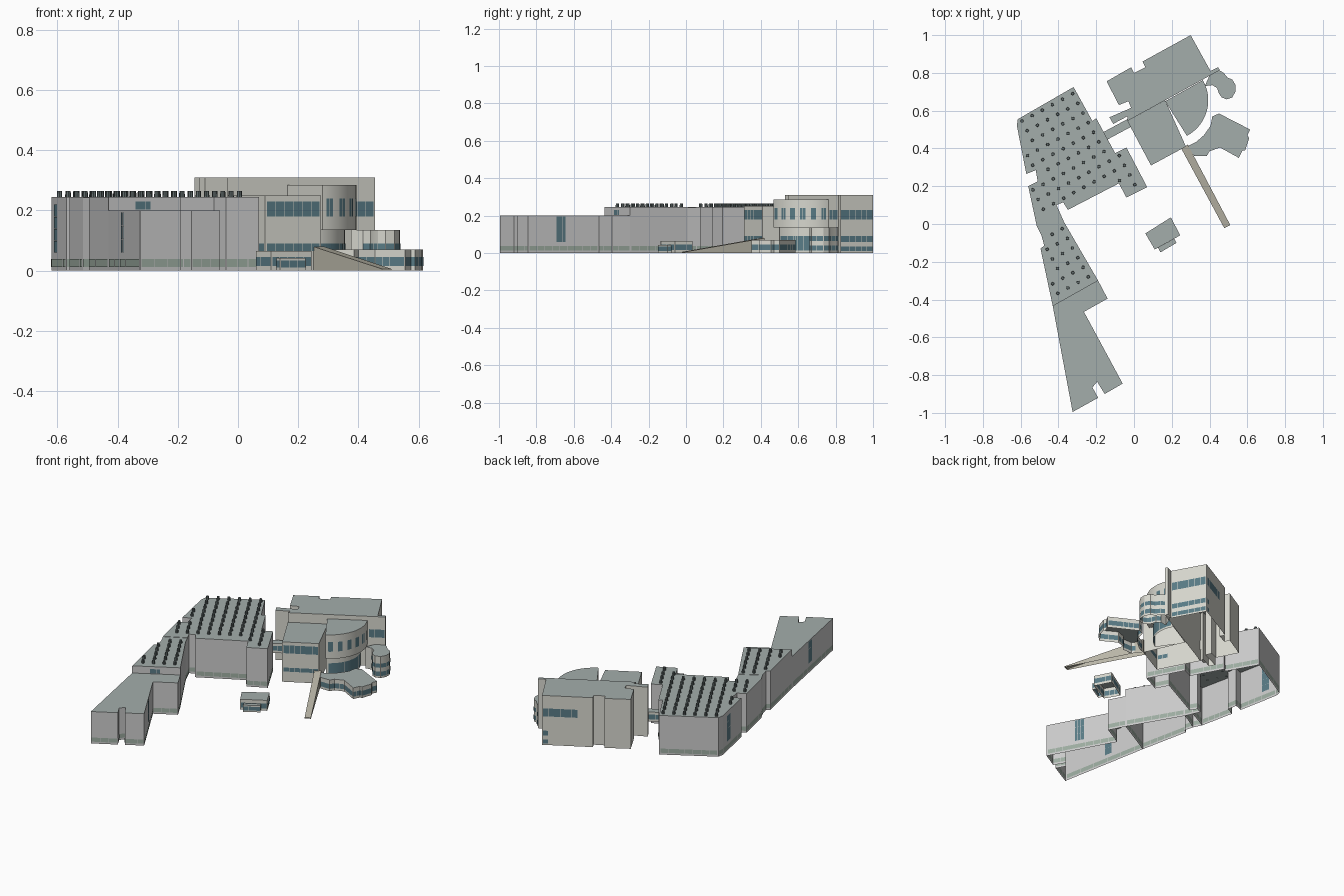
import bpy, bmesh
from math import cos, sin, radians, ceil
from mathutils import Vector, Matrix

if "Cube" in bpy.data.objects:
    bpy.data.objects.remove(bpy.data.objects["Cube"])


def material(name, r, g, b):
    m = bpy.data.materials.new(name)
    m.diffuse_color = (r, g, b, 1)
    m.use_nodes = True
    m.node_tree.nodes["Principled BSDF"].inputs["Base Color"].default_value = m.diffuse_color
    return m


GREY = material("grey_wall", .52, .52, .53)
CREAM = material("pale_wall", .68, .68, .62)
ROOF = material("roof", .37, .42, .41)
GLASS = material("blue_glass", .10, .20, .24)
GREEN = material("green_glass", .34, .42, .36)
HOOD = material("skylight_hood", .12, .15, .15)
SAND = material("ramp_stone", .50, .48, .40)


def finish(name, bm, mats, smooth=False):
    me = bpy.data.meshes.new(name)
    bm.to_mesh(me)
    bm.free()
    for m in mats:
        me.materials.append(m)
    ob = bpy.data.objects.new(name, me)
    bpy.context.collection.objects.link(ob)
    if smooth:
        bpy.context.view_layer.objects.active = ob
        ob.select_set(True)
        bpy.ops.object.shade_smooth_by_angle(angle=radians(30))
        ob.select_set(False)
    return ob


def shell(name, pts, z0, z1, wall, floor=False, smooth=False):
    """Walls and roof over a counter-clockwise outline, open underneath."""
    bm = bmesh.new()
    lo = [bm.verts.new((x, y, z0)) for x, y in pts]
    hi = [bm.verts.new((x, y, z1)) for x, y in pts]
    n = len(pts)
    for i in range(n):
        j = (i + 1) % n
        bm.faces.new((lo[i], lo[j], hi[j], hi[i]))
    bm.faces.new(hi).material_index = 1
    if floor:
        bm.faces.new(lo[::-1])
    return finish(name, bm, [wall, ROOF], smooth)


def windows(name, runs, mat, pane=.035):
    """Rows of panes on both faces of a wall; run = (start, end, z0, z1)."""
    bm = bmesh.new()
    for a, b, z0, z1 in runs:
        a, b = Vector(a), Vector(b)
        d = b - a
        out = Vector((d.y, -d.x)).normalized() * .0015
        n = max(1, ceil(d.length / pane))
        for o in (out, -out):
            for k in range(n):
                p, q = a + d * (k + .03) / n + o, a + d * (k + .97) / n + o
                f = [(p.x, p.y, z0), (q.x, q.y, z0), (q.x, q.y, z1), (p.x, p.y, z1)]
                bm.faces.new([bm.verts.new(v) for v in (f if o is out else f[::-1])])
    return finish(name, bm, [mat])


def part(a, b, s, t):
    a, b = Vector(a), Vector(b)
    return a.lerp(b, s), a.lerp(b, t)


def ring(pts, z0, z1):
    return [(*part(p, pts[(i + 1) % len(pts)], .02, .98), z0, z1) for i, p in enumerate(pts)]


def inside(x, y, pts):
    c = False
    for (x1, y1), (x2, y2) in zip(pts, pts[1:] + pts[:1]):
        if (y1 > y) != (y2 > y) and x < (x2 - x1) * (y - y1) / (y2 - y1) + x1:
            c = not c
    return c


def skylights(name, pts, origin):
    bm = bmesh.new()
    u, v, m = Vector((.88, .475)), Vector((.475, -.88)), .012
    for i in range(-12, 13):
        for j in range(-2, 16):
            p = Vector(origin) + u * i * .061 + v * j * .058
            if all(inside(p.x + dx, p.y + dy, pts) for dx in (-m, m) for dy in (-m, m)):
                bmesh.ops.create_cone(bm, cap_ends=True, segments=8, radius1=.009, radius2=.008,
                                      depth=.02, matrix=Matrix.Translation((p.x, p.y, .255)))
    return finish(name, bm, [HOOD])


# Gallery wings
main = [(-.32, .725), (-.615, .555), (-.62, .52), (-.57, .265), (-.52, .285), (-.51, .225),
        (-.56, .20), (-.515, -.01), (-.39, .055), (-.41, .10), (-.375, .115), (-.35, .075),
        (-.08, .215), (-.04, .14), (.07, .195), (-.04, .405), (-.10, .375), (-.20, .56), (-.22, .545)]
link = [(-.515, -.01), (-.49, -.06), (-.37, .01), (-.39, .055)]
middle = [(-.37, .01), (-.49, -.06), (-.475, -.115), (-.495, -.13), (-.43, -.435), (-.19, -.30)]
south = [(-.43, -.435), (-.325, -.995), (-.19, -.92), (-.22, -.865), (-.195, -.835), (-.18, -.86),
         (-.155, -.90), (-.06, -.845), (-.265, -.465), (-.14, -.395), (-.19, -.30)]
for name, pts, top in (("main_gallery", main, .245), ("gallery_link", link, .243),
                       ("middle_gallery", middle, .245), ("south_wing", south, .20)):
    shell(name, pts, 0, top, GREY)
    windows(name + "_base_glazing", ring(pts, .012, .038), GREEN, .05)
skylights("main_gallery_skylights", main, (-.593, .545))
skylights("middle_gallery_skylights", middle, (-.38, -.025))
windows("gallery_tall_windows",
        [(*part(main[2], main[3], .2, .4), z, z + .039) for z in (.06, .10, .14, .18)]
        + [(*part(south[0], south[1], .40, .49), z, z + .044) for z in (.06, .105, .15)]
        + [(*part(south[7], south[8], .40, .53), z, z + .044) for z in (.06, .105, .15)]
        + [(*part(middle[4], middle[5], .37, .58), .203, .23)], GLASS, .026)

# Tall rear hall of the theatre
rear = [(.30, 1.0), (.045, .86), (.06, .83), (0, .80), (-.015, .83), (-.145, .755), (-.08, .63),
        (-.03, .65), (-.015, .615), (-.13, .565), (-.11, .53), (-.035, .57), (-.035, .545),
        (.455, .815), (.445, .83), (.405, .81)]
shell("theatre_rear_hall", rear, 0, .31, CREAM)
windows("rear_hall_windows",
        [(*part(rear[15], rear[0], .02, .98), a, b) for a, b in ((.18, .23), (.06, .09), (.01, .035))]
        + [(*part(rear[0], rear[1], .02, .7), .18, .23),
           (*part(rear[0], rear[1], .02, .12), .06, .09),
           (*part(rear[0], rear[1], .02, .12), .01, .035),
           (*part(rear[12], rear[13], .83, .99), .18, .23)], GLASS)

# Front block of the theatre
front = [(-.035, .545), (.09, .31), (.275, .41), (.165, .655)]
shell("theatre_front_block", front, 0, .25, CREAM)
windows("front_block_windows",
        [(*part(front[1], front[2], .03, .98), a, b) for a, b in ((.18, .23), (.065, .09))]
        + [(*part(front[0], front[1], .75, .98), .065, .09)], GLASS)


# Quarter-round lobby, overhanging a recessed base
def arc(r, n=24):
    return [(.18 + r * cos(radians(-62 + 92 * i / n)), .655 + r * sin(radians(-62 + 92 * i / n)))
            for i in range(n + 1)]


upper, lower = arc(.213), arc(.175)
shell("lobby_upper", [(.165, .65)] + upper, .135, .285, CREAM, True, True)
shell("lobby_base", [(.165, .65)] + lower, 0, .136, CREAM, False, True)
windows("lobby_windows",
        [(upper[i], upper[i + 1], .18, .24) for i in range(1, 24) if i % 4 in (1, 2)]
        + [(lower[i], lower[i + 1], .012, .09) for i in range(1, 23)], GLASS)

# Rounded annexe and low annexe on the east side
rounded = [(.41, .81), (.375, .73), (.415, .735), (.44, .72), (.45, .69), (.465, .67), (.49, .66),
           (.52, .67), (.537, .70), (.538, .735), (.52, .765), (.495, .775), (.475, .80), (.45, .815)]
shell("rounded_annexe", rounded, 0, .135, CREAM, smooth=True)
windows("rounded_annexe_windows", [r for z in ((.065, .09), (.012, .04))
                                   for r in ring(rounded, *z)[2:13]], GLASS)
low = [(.45, .585), (.415, .57), (.405, .52), (.37, .47), (.33, .435), (.28, .41), (.32, .36),
       (.385, .36), (.40, .385), (.455, .405), (.555, .35), (.575, .39), (.588, .39), (.61, .455),
       (.60, .47), (.615, .50)]
shell("low_annexe", low, 0, .07, CREAM)
windows("low_annexe_windows", ring(low, .015, .045), GLASS)

# Bridge between the gallery and the theatre
bridge = [(-.165, .485), (-.145, .445), (-.015, .515), (-.035, .555)]
shell("bridge", bridge, .07, .13, CREAM, True)
windows("bridge_windows", [r for r in ring(bridge, .085, .115)[1::2]], GLASS)

# Detached pavilion with a lower bay
pavilion = [(.06, -.05), (.11, -.135), (.245, -.06), (.195, .035)]
bay = [(.128, -.125), (.14, -.15), (.225, -.10), (.213, -.078)]
shell("pavilion", pavilion, 0, .065, CREAM)
shell("pavilion_bay", bay, 0, .042, CREAM)
windows("pavilion_windows", ring(pavilion, .015, .045), GLASS)
windows("pavilion_bay_windows", ring(bay, .01, .034)[:3], GLASS)

# Entrance ramp: a long wedge
ramp = shell("entrance_ramp", [(.25, .40), (.478, -.022), (.51, -.006), (.285, .42)], 0, .08, SAND)
for v in ramp.data.vertices:
    if v.co.z > .01 and v.co.y < .1:
        v.co.z = .006
ramp.data.materials[1] = SAND
